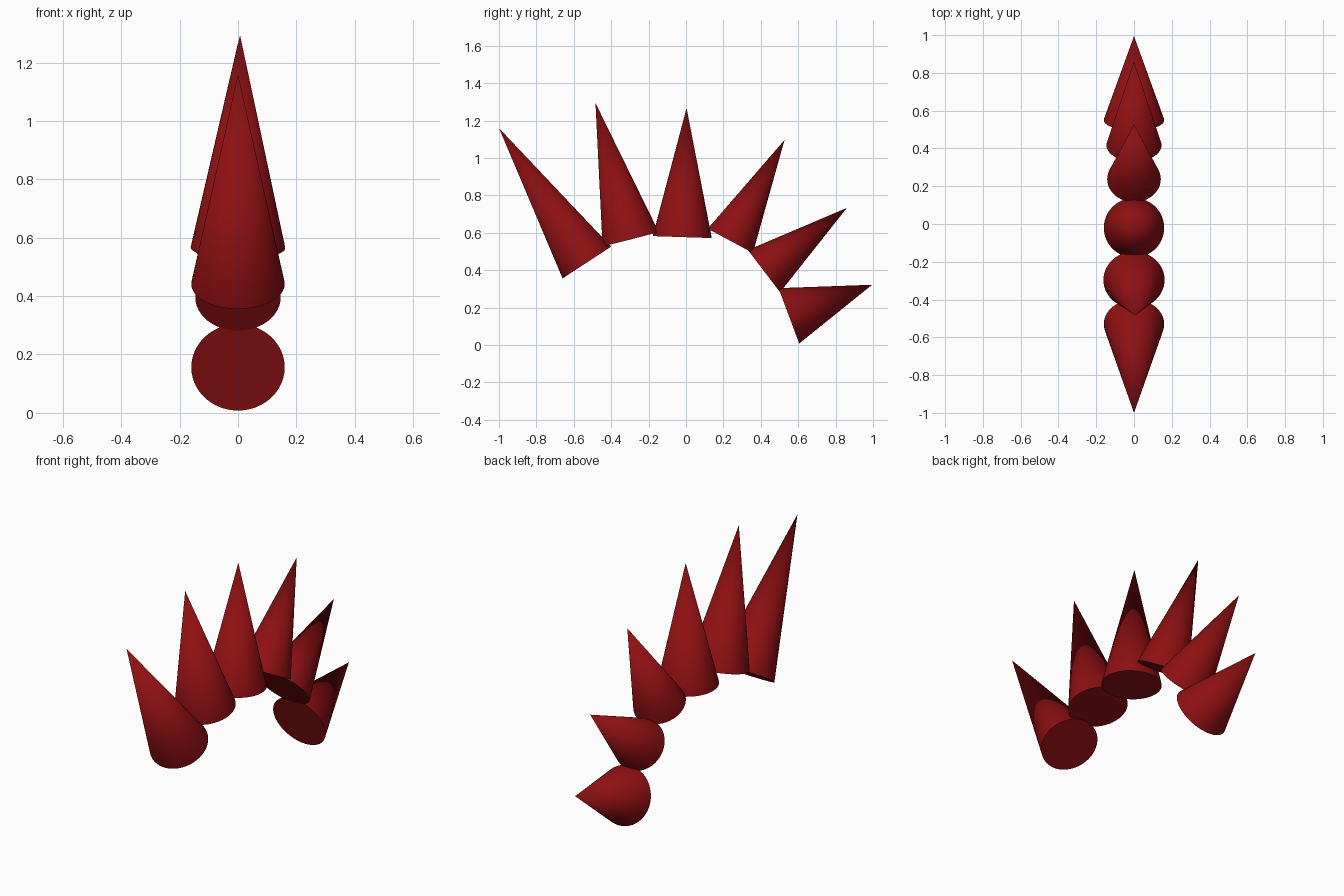
import bpy, math
from mathutils import Vector, Matrix

if "Cube" in bpy.data.objects:
    bpy.data.objects.remove(bpy.data.objects["Cube"])

red = bpy.data.materials.new("dark red")
red.diffuse_color = (0.27, 0.005, 0.006, 1)
red.use_nodes = True
red.node_tree.nodes["Principled BSDF"].inputs["Base Color"].default_value = red.diffuse_color

# Spikes along an arch: base centre (y, z), tip (x, y, z), in-plane radius, x radius
SPIKES = [
    ((-0.53, 0.441), (0, -1.0, 1.16), 0.155, 0.16),
    ((-0.296, 0.566), (0.007, -0.484, 1.294), 0.155, 0.162),
    ((-0.02, 0.577), (0, 0.003, 1.267), 0.158, 0.16),
    ((0.237, 0.557), (0, 0.527, 1.097), 0.137, 0.142),
    ((0.417, 0.395), (0, 0.86, 0.733), 0.142, 0.146),
    ((0.55, 0.156), (0, 0.995, 0.322), 0.158, 0.16),
]


def spike(i, base, tip, r_plane, r_x):
    base, tip = Vector((0, *base)), Vector(tip)
    axis = tip - base
    # local z points to the tip, local x stays along world x
    z = axis.normalized()
    y = z.cross(Vector((1, 0, 0))).normalized()
    x = y.cross(z)
    rot = Matrix((x, y, z)).transposed().to_4x4()
    bpy.ops.mesh.primitive_cone_add(vertices=48, radius1=1, radius2=0, depth=1)
    ob = bpy.context.object
    ob.name = f"spike_{i}"
    ob.data.transform(Matrix.Diagonal((r_x, r_plane, axis.length, 1)))
    ob.matrix_world = Matrix.Translation((base + tip) / 2) @ rot
    ob.data.materials.append(red)
    bpy.ops.object.shade_smooth_by_angle(angle=math.radians(40))


for i, s in enumerate(SPIKES, 1):
    spike(i, *s)
